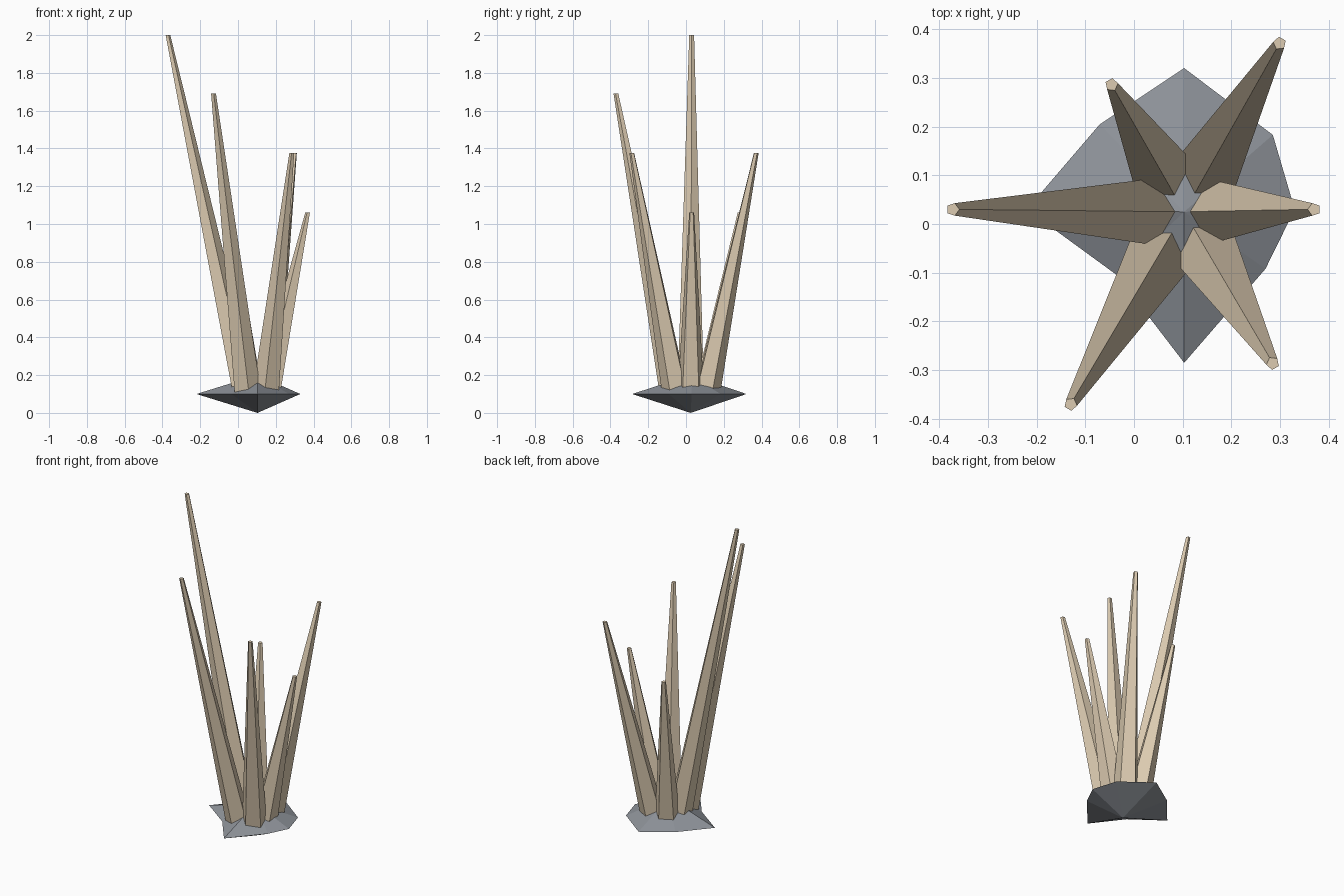
import bpy, bmesh
from math import sin, cos, radians
from mathutils import Vector

if "Cube" in bpy.data.objects:
    bpy.data.objects.remove(bpy.data.objects["Cube"])

CENTRE = Vector((0.103, 0.025, 0.0))


def material(name, rgb):
    m = bpy.data.materials.new(name)
    m.diffuse_color = (*rgb, 1)
    m.use_nodes = True
    m.node_tree.nodes["Principled BSDF"].inputs["Base Color"].default_value = m.diffuse_color
    return m


def make_object(name, bm, mat):
    bmesh.ops.recalc_face_normals(bm, faces=bm.faces)
    me = bpy.data.meshes.new(name)
    bm.to_mesh(me)
    bm.free()
    me.materials.append(mat)
    ob = bpy.data.objects.new(name, me)
    bpy.context.collection.objects.link(ob)


def ring(bm, centre, radius, start):
    # pentagon with one corner pointing at the cluster centre
    return [bm.verts.new(centre + radius * Vector((cos(start + radians(72 * i)),
                                                   sin(start + radians(72 * i)), 0)))
            for i in range(5)]


def spike(name, angle, offset, tip, mat):
    a = radians(angle)
    base = CENTRE + Vector((cos(a) * offset, sin(a) * offset, 0.1))
    bm = bmesh.new()
    low = ring(bm, base, 0.074, a + radians(180))
    top = ring(bm, Vector(tip), 0.0135, a + radians(180))
    for i in range(5):
        j = (i + 1) % 5
        bm.faces.new((low[i], low[j], top[j], top[i]))
    bm.faces.new(low)
    bm.faces.new(top)
    make_object(name, bm, mat)


crystal = material("pale_crystal", (0.72, 0.60, 0.44))
stone = material("grey_stone", (0.27, 0.29, 0.32))

# Leaning spikes: angle around the cluster, base offset, tip position
spikes = [
    (180, 0.070, (-0.372, 0.030, 2.000)),
    (240, 0.105, (-0.130, -0.370, 1.690)),
    (300, 0.090, (0.285, -0.286, 1.375)),
    (0, 0.060, (0.370, 0.030, 1.062)),
    (60, 0.095, (0.299, 0.371, 1.375)),
    (120, 0.090, (-0.046, 0.286, 1.062)),
]
for n, (angle, offset, tip) in enumerate(spikes, 1):
    spike(f"spike_{n}", angle, offset, tip, crystal)

# Rock base: irregular eight-sided rim joined to a low peak and a bottom point
rim = [(0.33, 0.03), (0.285, 0.183), (0.103, 0.32), (-0.07, 0.205),
       (-0.22, 0.03), (-0.035, -0.105), (0.103, -0.285), (0.27, -0.092)]
bm = bmesh.new()
verts = [bm.verts.new((x, y, 0.1)) for x, y in rim]
peak = bm.verts.new(CENTRE + Vector((0, 0, 0.2)))
foot = bm.verts.new(CENTRE)
for i in range(8):
    j = (i + 1) % 8
    bm.faces.new((verts[i], verts[j], peak))
    bm.faces.new((verts[j], verts[i], foot))
make_object("rock_base", bm, stone)
